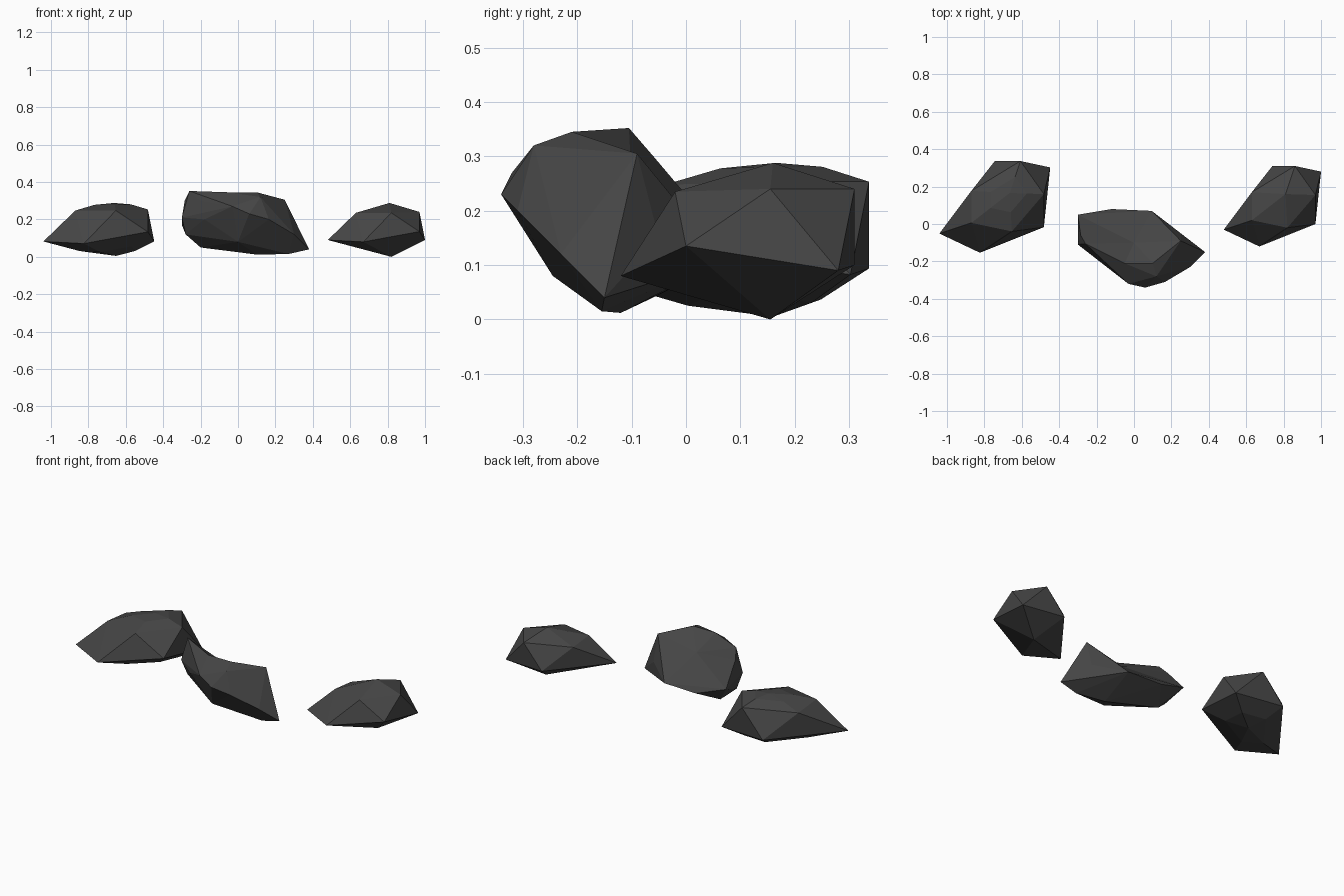
import bpy, bmesh
from mathutils import Vector

if "Cube" in bpy.data.objects:
    bpy.data.objects.remove(bpy.data.objects["Cube"])

mat = bpy.data.materials.new("dark_stone")
mat.diffuse_color = (0.06, 0.06, 0.06, 1)
mat.use_nodes = True
mat.node_tree.nodes["Principled BSDF"].inputs["Base Color"].default_value = mat.diffuse_color


def hull(points):
    bm = bmesh.new()
    for p in points:
        bm.verts.new(p)
    out = bmesh.ops.convex_hull(bm, input=bm.verts[:])
    loose = [v for v in bm.verts if not v.link_faces]
    bmesh.ops.delete(bm, geom=loose, context='VERTS')
    return bm


def finish(bm, name, shift=(0, 0, 0)):
    bmesh.ops.recalc_face_normals(bm, faces=bm.faces[:])
    me = bpy.data.meshes.new(name)
    bm.to_mesh(me)
    bm.free()
    me.materials.append(mat)
    ob = bpy.data.objects.new(name, me)
    ob.location = shift
    bpy.context.collection.objects.link(ob)


# Irregular twenty-sided stone: bottom, lower ring, upper ring, top
stone = [
    (.82, .155, 0),
    (.97, 0, .135), (.67, -.12, .08), (.48, -.03, .09), (.74, .31, .10), (1, .28, .09),
    (.82, -.02, .235), (.63, .02, .235), (.63, .17, .22), (.86, .31, .24), (.97, .155, .24),
    (.81, .16, .288),
]
finish(hull(stone), "simple_rock")

# Rounder version of the same stone: split every edge and push it outwards
bm = hull(stone)
old = set(bm.verts)
bmesh.ops.subdivide_edges(bm, edges=bm.edges[:], cuts=1, use_grid_fill=True)
centre = Vector((.77, .12, .145))
for v in bm.verts:
    if v not in old:
        v.co = centre + (v.co - centre) * 1.14
        v.co.z = min(max(v.co.z, 0.005), .288)
finish(bm, "rounded_rock", (-1.48, 0, 0))

# Chipped middle rock, with a scooped back slope
seed, dent = Vector((0, -.1, .37)), Vector((0, -.1, .255))
bm = hull([
    seed,
    (.38, -.15, .04), (-.26, -.105, .352), (-.285, -.06, .30),
    (-.05, -.21, .345), (.10, -.21, .345), (.25, -.09, .305), (.12, -.28, .32),
    (.06, -.34, .23), (-.03, -.32, .27), (.165, -.31, .20), (.30, -.23, .12),
    (-.18, -.20, .20), (-.30, -.11, .21), (-.28, -.08, .12), (-.20, -.17, .30),
    (-.20, -.04, .05), (.10, -.12, .012), (.27, -.155, .015), (0, -.245, .08),
    (-.30, .05, .17), (-.12, .08, .11), (.095, .07, .11), (.25, -.05, .15),
])
for v in bm.verts:
    if (v.co - seed).length < 1e-4:
        v.co = dent
finish(bm, "chipped_rock")
